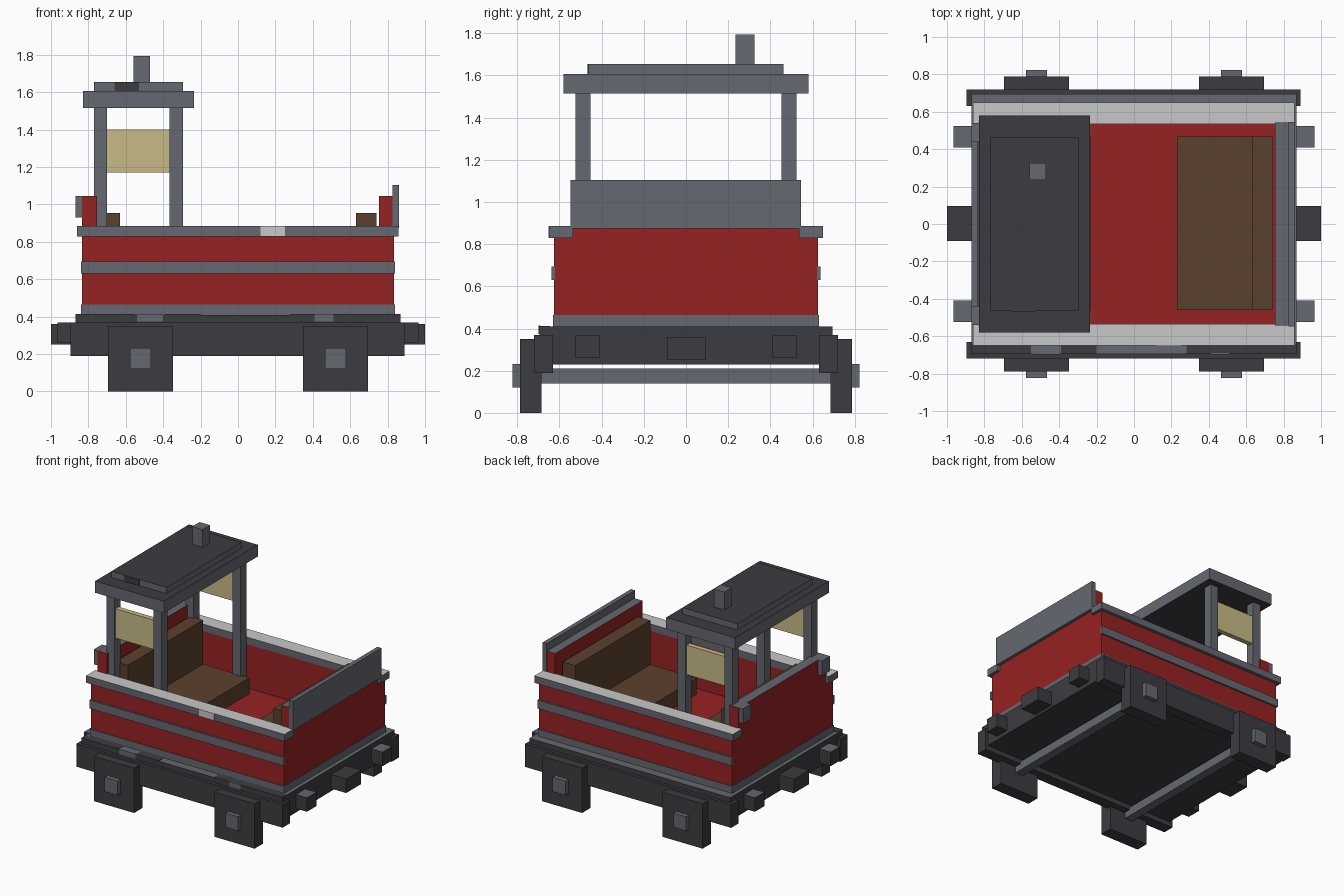
import bpy, bmesh

if "Cube" in bpy.data.objects:
    bpy.data.objects.remove(bpy.data.objects["Cube"], do_unlink=True)


def material(name, rgb):
    m = bpy.data.materials.new(name)
    m.use_nodes = True
    m.diffuse_color = (*rgb, 1)
    bsdf = next(n for n in m.node_tree.nodes if n.type == 'BSDF_PRINCIPLED')
    bsdf.inputs["Base Color"].default_value = (*rgb, 1)
    bsdf.inputs["Roughness"].default_value = 0.8
    return m


RED = material("red paint", (0.31, 0.016, 0.016))
GREY = material("mid grey", (0.132, 0.14, 0.165))
DARK = material("dark grey", (0.046, 0.044, 0.052))
LIGHT = material("light grey", (0.58, 0.58, 0.58))
BROWN = material("brown seat", (0.105, 0.051, 0.026))
TAN = material("tan cloth", (0.58, 0.50, 0.24))


def box(name, x, y, z, mat, top=None, bottom=None):
    """Box from (min, max) pairs; top and bottom faces may differ in colour."""
    bm = bmesh.new()
    bmesh.ops.create_cube(bm, size=1)
    for v in bm.verts:
        v.co = [(r[0] + r[1]) / 2 + c * (r[1] - r[0]) for r, c in zip((x, y, z), v.co)]
    mesh = bpy.data.meshes.new(name)
    mats = [mat, top or mat, bottom or mat]
    for m in mats:
        mesh.materials.append(m)
    bm.normal_update()
    for f in bm.faces:
        f.material_index = 1 if f.normal.z > 0.5 else 2 if f.normal.z < -0.5 else 0
    bm.to_mesh(mesh)
    bm.free()
    ob = bpy.data.objects.new(name, mesh)
    bpy.context.collection.objects.link(ob)
    return ob


def flip(r, s):
    """Mirror a (min, max) pair when s is -1."""
    return r if s > 0 else (-r[1], -r[0])


SIDES = ((-1, "front"), (1, "back"))
ENDS = ((-1, "right"), (1, "left"))

# Chassis with coloured ledge, skirt and floor
box("chassis", (-0.87, 0.87), (-0.695, 0.695), (0.23, 0.41), DARK, top=GREY)
box("skirt", (-0.84, 0.84), (-0.63, 0.63), (0.41, 0.465), GREY)
box("floor", (-0.76, 0.76), (-0.545, 0.545), (0.46, 0.485), RED)
for i, x in enumerate([(-0.87, -0.55), (-0.39, -0.20), (0.28, 0.87)]):
    box(f"ledge_plate_{i}", x, (-0.696, -0.645), (0.409, 0.413), DARK)
for i, x in enumerate([(-0.54, -0.40), (0.41, 0.51)]):
    box(f"ledge_patch_{i}", x, (-0.699, -0.69), (0.375, 0.414), GREY)

# Side beams, body walls, stripes and rims
for s, n in SIDES:
    box(f"{n}_beam", (-0.895, 0.89), flip((0.63, 0.72), s), (0.19, 0.37), DARK)
    box(f"{n}_wall", (-0.835, 0.835), flip((0.54, 0.625), s), (0.465, 0.84), RED)
    box(f"{n}_stripe", (-0.84, 0.84), flip((0.62, 0.638), s), (0.63, 0.695), GREY)
    box(f"{n}_rim", (-0.86, 0.858), flip((0.535, 0.65), s), (0.83, 0.885), GREY, top=LIGHT)
box("rim_patch", (0.12, 0.25), (-0.653, -0.645), (0.831, 0.884), LIGHT)

# End walls, couplers and buffers
for s, n in ENDS:
    box(f"{n}_end_wall", flip((0.755, 0.835), s), (-0.542, 0.542), (0.465, 1.045), RED, top=GREY)
    box(f"{n}_coupler", flip((0.86, 1.0), s), (-0.09, 0.095), (0.25, 0.36), DARK)
    for t, m in SIDES:
        box(f"{n}_{m}_buffer", flip((0.86, 0.965), s), flip((0.41, 0.525), t),
            (0.26, 0.37), DARK, top=GREY)
box("left_end_panel", (0.825, 0.86), (-0.548, 0.545), (0.875, 1.105), GREY)
for s, n in SIDES:
    box(f"{n}_end_bracket", (-0.87, -0.835), flip((0.44, 0.54), s), (0.93, 1.046), GREY)

# Wheels, hubs and axles
for s, n in ENDS:
    c = 0.522 * s
    box(f"{n}_axle", (c - 0.035, c + 0.035), (-0.75, 0.75), (0.14, 0.21), GREY)
    for t, m in SIDES:
        box(f"{n}_{m}_wheel", (c - 0.174, c + 0.174), flip((0.685, 0.788), t), (0, 0.35), DARK)
        box(f"{n}_{m}_hub", (c - 0.056, c + 0.056), flip((0.78, 0.823), t), (0.12, 0.232), GREY)

# Facing benches
for s, n in ENDS:
    box(f"{n}_bench_seat", flip((0.23, 0.635), s), (-0.46, 0.468), (0.48, 0.61), BROWN)
    box(f"{n}_bench_back", flip((0.63, 0.74), s), (-0.46, 0.468), (0.48, 0.955), BROWN)

# Canopy: posts, hanging cloths, stepped roof and chimney
for t, m in SIDES:
    for x, n in (((-0.77, -0.70), "outer"), ((-0.365, -0.295), "inner")):
        box(f"{m}_{n}_post", x, flip((0.452, 0.525), t), (0.48, 1.52), GREY)
    box(f"{m}_cloth", (-0.702, -0.363), flip((0.475, 0.515), t), (1.17, 1.40), TAN)
box("roof", (-0.83, -0.235), (-0.58, 0.58), (1.515, 1.607), GREY, top=DARK, bottom=DARK)
box("roof_step", (-0.77, -0.295), (-0.463, 0.463), (1.605, 1.655), GREY, top=DARK)
box("roof_step_patch", (-0.66, -0.53), (-0.467, -0.46), (1.607, 1.654), DARK)
box("chimney", (-0.56, -0.47), (0.235, 0.325), (1.65, 1.795), GREY)
